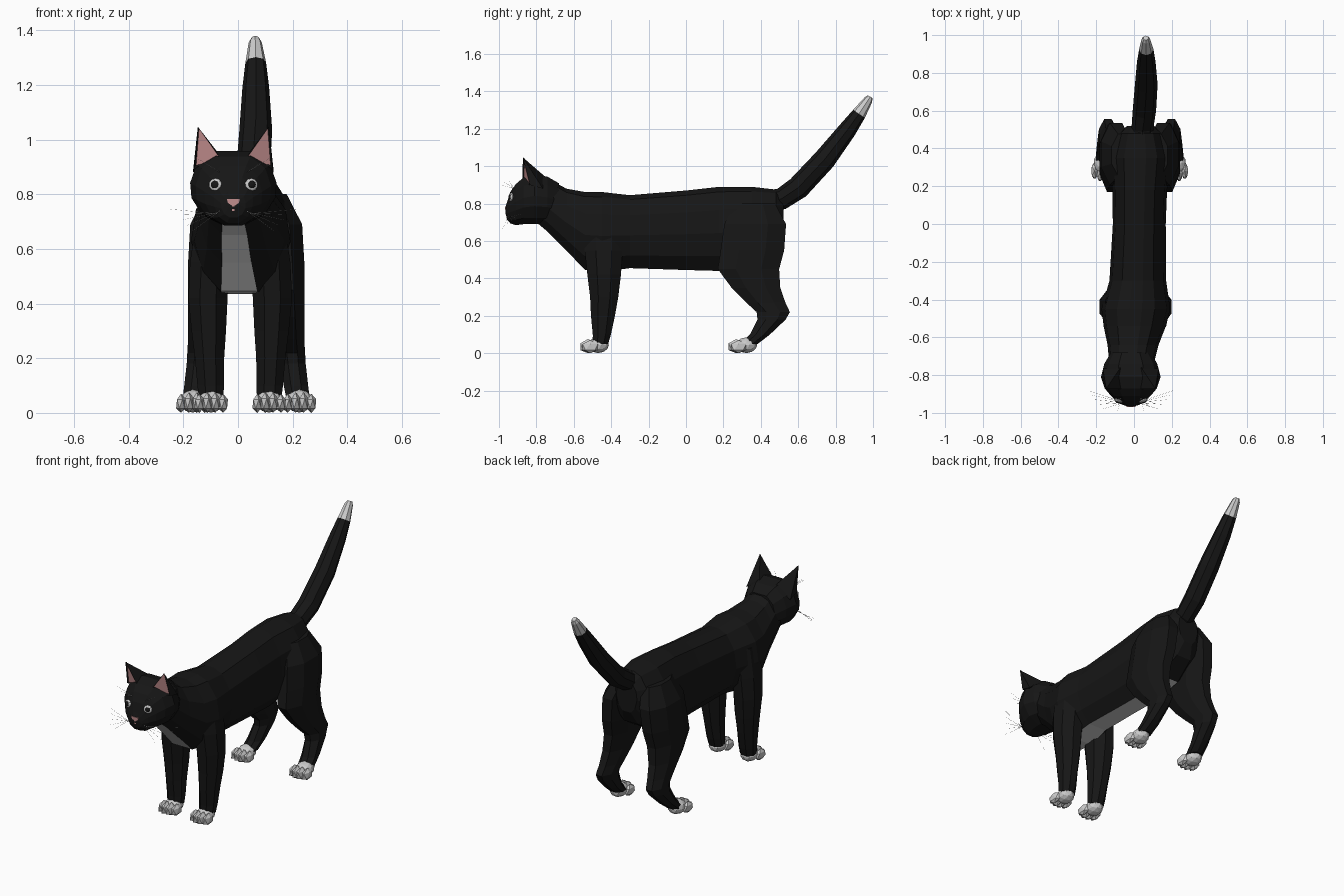
import bpy, bmesh
from math import sin, cos, pi
from mathutils import Vector, Matrix
from mathutils.bvhtree import BVHTree

if "Cube" in bpy.data.objects:
    bpy.data.objects.remove(bpy.data.objects["Cube"])


def material(name, rgb):
    m = bpy.data.materials.new(name)
    m.diffuse_color = (*rgb, 1)
    m.use_nodes = True
    m.node_tree.nodes["Principled BSDF"].inputs["Base Color"].default_value = m.diffuse_color
    return m


BLACK = material("black_fur", (0.008, 0.008, 0.008))
WHITE = material("white_fur", (0.75, 0.75, 0.75))
PINK = material("pink_skin", (0.6, 0.3, 0.3))


def finish(bm, name, *mats):
    bmesh.ops.recalc_face_normals(bm, faces=bm.faces[:])
    me = bpy.data.meshes.new(name)
    bm.to_mesh(me)
    bm.free()
    for m in mats:
        me.materials.append(m)
    ob = bpy.data.objects.new(name, me)
    bpy.context.collection.objects.link(ob)
    return ob


def loft(rings, paint=lambda i, j: False):
    """Skin closed rings; painted quads get the second material."""
    bm = bmesh.new()
    vs = [[bm.verts.new(p) for p in r] for r in rings]
    n = len(vs[0])
    for i in range(len(vs) - 1):
        for j in range(n):
            k = (j + 1) % n
            f = bm.faces.new((vs[i][j], vs[i][k], vs[i + 1][k], vs[i + 1][j]))
            f.material_index = int(paint(i, j))
    for i, end in ((0, vs[0]), (len(vs) - 2, vs[-1])):
        bm.faces.new(end).material_index = int(paint(i, -1))
    bmesh.ops.recalc_face_normals(bm, faces=bm.faces[:])
    return bm


def section(half, y, cx, hw, zb, zt):
    """Upright cross-section mirrored from a half profile."""
    full = half + [(-u, v) for u, v in reversed(half)]
    zc, hh = (zb + zt) / 2, (zt - zb) / 2
    return [Vector((cx + u * hw, y, zc + v * hh)) for u, v in full]


def flat_ring(x, y0, y1, z, hx, n=8):
    return [Vector((x + hx * cos(2 * pi * (k + .5) / n) * 1.05,
                    (y0 + y1) / 2 + (y1 - y0) / 2 * sin(2 * pi * (k + .5) / n) * 1.05, z))
            for k in range(n)]


def ball(bm, loc, scale, rot=Matrix(), sub=1):
    m = Matrix.Translation(loc) @ rot @ Matrix.Diagonal((*scale, 1))
    bmesh.ops.create_icosphere(bm, subdivisions=sub, radius=1, matrix=m)


# Torso and neck, with a white bib and belly along the flat underside
TORSO = [(.4, -1), (.8, -.65), (1, -.1), (.9, .45), (.55, .88), (.18, 1)]
body = [(.52, .035, .07, .64, .83), (.48, .035, .12, .56, .875), (.35, .035, .16, .48, .89),
        (.18, .03, .145, .44, .89), (0, .028, .14, .445, .87), (-.3, .02, .15, .455, .845),
        (-.45, .01, .182, .435, .862), (-.54, .004, .165, .445, .862), (-.64, -.005, .135, .55, .88),
        (-.74, -.013, .118, .65, .935), (-.8, -.017, .1, .70, .94)]
finish(loft([section(TORSO, *r) for r in body], lambda i, j: j == 11 and i >= 2),
       "body", BLACK, WHITE)

# Head
HX = -.017
SKULL = [(.3, -1), (.72, -.75), (.97, -.3), (1, .1), (.85, .6), (.45, .95)]
head = [(-.68, .105, .69, .915), (-.74, .14, .69, .95), (-.81, .158, .69, .965), (-.87, .138, .69, .945),
        (-.91, .105, .685, .91), (-.94, .072, .695, .865), (-.957, .045, .715, .81), (-.965, .02, .75, .785)]
bm = loft([section(SKULL, y, HX, w, b, t) for y, w, b, t in head])
tree = BVHTree.FromBMesh(bm)
finish(bm, "head", BLACK)


def on_face(dx, z):
    p, n, _, _ = tree.ray_cast(Vector((HX + dx, -2, z)), Vector((0, 1, 0)))
    return p, n


for s, side in ((-1, "left"), (1, "right")):
    # Ear: hollowed pyramid with pink inside
    bm = bmesh.new()
    inner, outer, ob_, ib, tip = [bm.verts.new((HX + s * x, y, z)) for x, y, z in (
        (.04, -.875, .92), (.143, -.835, .90), (.148, -.765, .88), (.055, -.76, .95), (.13, -.872, 1.047))]
    front = bm.faces.new((inner, outer, tip))
    for f in ((outer, ob_, tip), (ob_, ib, tip), (ib, inner, tip), (inner, ib, ob_, outer)):
        bm.faces.new(f)
    bmesh.ops.recalc_face_normals(bm, faces=bm.faces[:])
    bmesh.ops.inset_region(bm, faces=[front], thickness=.007, depth=-.008)
    front.material_index = 1
    finish(bm, side + "_ear", BLACK, PINK)

    # Eye and pupil
    p, n = on_face(s * .066, .835)
    n = (n + Vector((0, -1, 0))).normalized()
    rot = n.to_track_quat('Z', 'Y').to_matrix().to_4x4()
    for name, off, r, d, mat in (("eye", 0, .025, .010, WHITE), ("pupil", .005, .016, .009, BLACK)):
        bm = bmesh.new()
        ball(bm, p + n * off, (r, r * .95, d), rot, 2)
        finish(bm, f"{side}_{name}", mat)

    # Whiskers: muzzle fan and brow hairs
    bm = bmesh.new()
    hairs = [((.035, -.945, .75 - .006 * k), (.15 + .02 * k, -.98 + .025 * k, .665 + .02 * k)) for k in range(5)]
    hairs += [((.05, -.92, .88), (.07 + .03 * k, -.99 + .02 * k, .90 + .015 * k)) for k in range(3)]
    for a, b in hairs:
        a, b = (Vector((HX + s * x, y, z)) for x, y, z in (a, b))
        m = Matrix.Translation((a + b) / 2) @ (b - a).to_track_quat('Z', 'Y').to_matrix().to_4x4()
        bmesh.ops.create_cone(bm, segments=3, radius1=.0009, radius2=.0003, depth=(b - a).length, matrix=m)
    finish(bm, side + "_whiskers", WHITE)

# Nose: T-shaped pink wedge
bm = bmesh.new()
outline = [(-.024, .782), (.024, .782), (.02, .768), (.005, .758), (.004, .738), (-.004, .738),
           (-.005, .758), (-.02, .768)]
f = bm.faces.new([bm.verts.new((HX + x, -.968 + (.785 - z) * .1, z)) for x, z in outline])
ext = bmesh.ops.extrude_face_region(bm, geom=[f])
bmesh.ops.translate(bm, vec=(0, .025, 0), verts=[v for v in ext["geom"] if isinstance(v, bmesh.types.BMVert)])
finish(bm, "nose", PINK)


def paw(name, x, y):
    """Rounded pad with four toes, flattened at the ground."""
    bm = bmesh.new()
    ball(bm, (x, y + .025, .043), (.05, .058, .042), sub=2)
    for k in (-1.5, -.5, .5, 1.5):
        ball(bm, (x + k * .029, y - .035 + abs(k) * .012, .036 - abs(k) * .002),
             (.02, .048, .043 - abs(k) * .004))
    for v in bm.verts:
        v.co.z = max(v.co.z, .004 if v.co.y > y + .05 else 0)
    finish(bm, name, WHITE)


# Legs: rows of (offset, y front, y back, z, half width)
FRONT = [(.10, -.54, -.34, .72, .06), (.112, -.545, -.335, .55, .074), (.118, -.53, -.345, .42, .074),
         (.115, -.515, -.36, .3, .065), (.112, -.51, -.378, .2, .055), (.108, -.5, -.4, .1, .05),
         (.106, -.5, -.415, .05, .046)]
HIND = [(.09, .25, .48, .80, .06), (.125, .2, .54, .69, .082), (.137, .18, .53, .55, .078),
        (.145, .165, .503, .45, .07), (.155, .24, .508, .35, .06), (.162, .32, .535, .27, .052),
        (.168, .375, .558, .22, .049), (.172, .38, .535, .18, .047), (.182, .34, .45, .1, .046),
        (.19, .29, .385, .05, .044)]
for name, rows, cx, px, py in (("front", FRONT, .008, .106, -.495), ("hind", HIND, .03, .195, .298)):
    for s, side in ((-1, "left"), (1, "right")):
        rings = [flat_ring(cx + s * o, a, b, z, w) for o, a, b, z, w in rows]
        finish(loft(rings), f"{side}_{name}_leg", BLACK)
        paw(f"{side}_{name}_paw", cx + s * px, py)

# Tail: rings across a curved path, white at the tip
path = [(.04, .42, .81, .06), (.045, .51, .825, .058), (.055, .6, .885, .062), (.065, .74, 1.035, .06),
        (.065, .86, 1.19, .049), (.065, .925, 1.28, .038), (.063, .975, 1.355, .024), (.063, .985, 1.372, .014)]
pts = [Vector(p[:3]) for p in path]
rings = []
for i, p in enumerate(pts):
    t = (pts[min(i + 1, len(pts) - 1)] - pts[max(i - 1, 0)]).normalized()
    up = Vector((1, 0, 0)).cross(t).normalized()
    r = path[i][3]
    rings.append([p + Vector((1, 0, 0)) * r * cos(k * pi / 4) + up * r * sin(k * pi / 4) for k in range(8)])
finish(loft(rings, lambda i, j: i >= 5), "tail", BLACK, WHITE)
